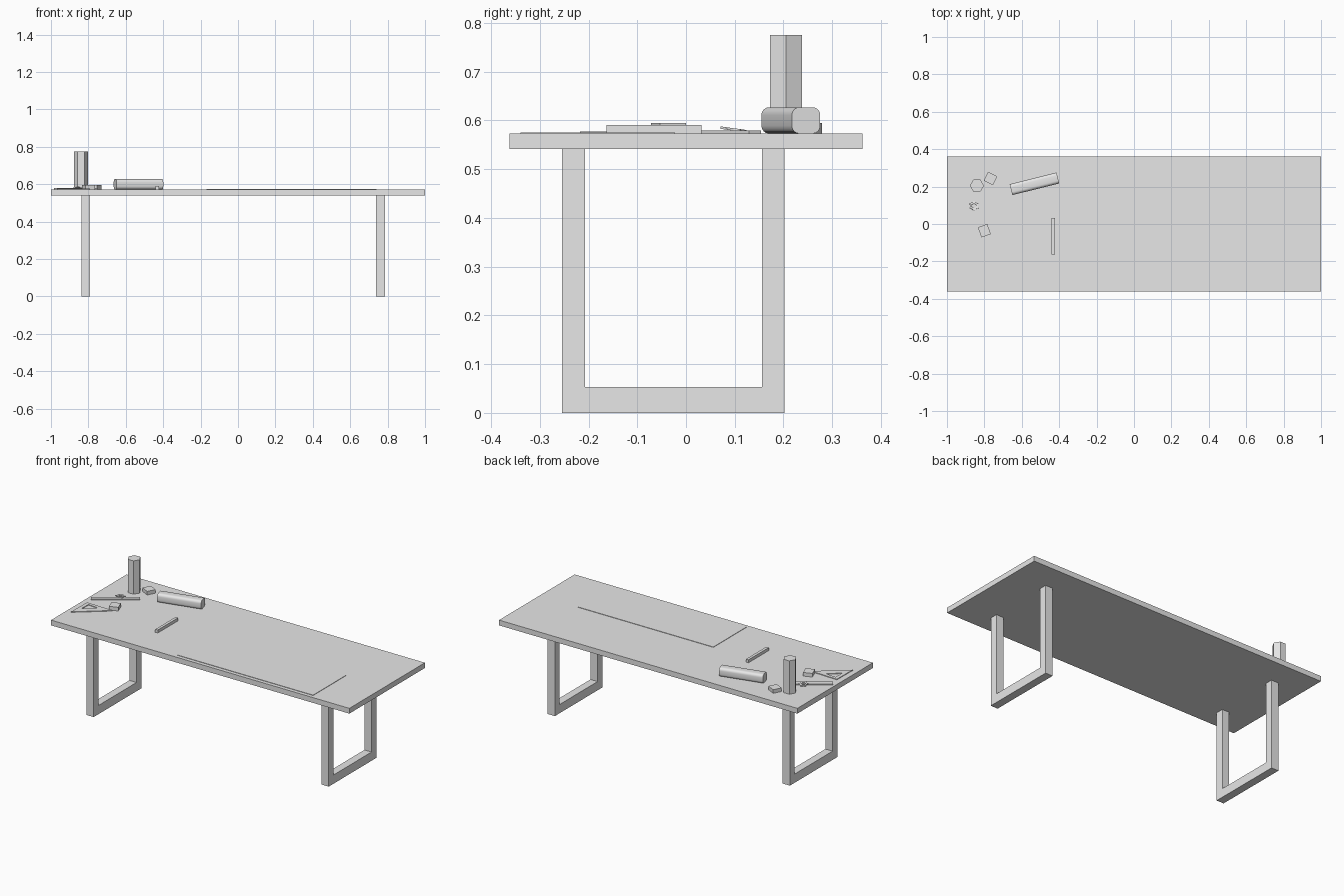
import bpy, bmesh
from math import radians, sin, cos, pi
from mathutils import Matrix, Vector

cube = bpy.data.objects.get("Cube")
if cube:
    bpy.data.objects.remove(cube, do_unlink=True)

grey = bpy.data.materials.new("plain_grey")
grey.use_nodes = True
grey.diffuse_color = (0.8, 0.8, 0.8, 1)
grey.node_tree.nodes["Principled BSDF"].inputs["Base Color"].default_value = (0.8, 0.8, 0.8, 1)

TOP = 0.573  # height of the desk surface


def finish(name, bm, matrix=Matrix()):
    bmesh.ops.transform(bm, matrix=matrix, verts=bm.verts)
    bmesh.ops.recalc_face_normals(bm, faces=bm.faces)
    mesh = bpy.data.meshes.new(name)
    bm.to_mesh(mesh)
    bm.free()
    mesh.materials.append(grey)
    obj = bpy.data.objects.new(name, mesh)
    bpy.context.collection.objects.link(obj)
    return obj


def box(name, centre, size, z, turn=0, round_long=0):
    """Box standing on height z; round_long rounds the edges along its length."""
    bm = bmesh.new()
    bmesh.ops.create_cube(bm, size=1)
    bmesh.ops.scale(bm, vec=size, verts=bm.verts)
    if round_long:
        edges = [e for e in bm.edges
                 if abs((e.verts[0].co - e.verts[1].co).x) > size[0] / 2]
        bmesh.ops.bevel(bm, geom=edges, offset=round_long, segments=4,
                        profile=0.5, affect='EDGES')
    place = Matrix.Translation((*centre, z + size[2] / 2))
    return finish(name, bm, place @ Matrix.Rotation(radians(turn), 4, 'Z'))


def prism(name, outline, height, matrix, hole=None):
    """Extrude a flat outline, optionally with a hole of equal point count."""
    bm = bmesh.new()
    outer = [bm.verts.new((x, y, 0)) for x, y in outline]
    if hole:
        inner = [bm.verts.new((x, y, 0)) for x, y in hole]
        n = len(outer)
        faces = [bm.faces.new((outer[i], outer[(i + 1) % n],
                               inner[(i + 1) % n], inner[i])) for i in range(n)]
    else:
        faces = [bm.faces.new(outer)]
    copy = bmesh.ops.duplicate(bm, geom=faces)["geom"]
    del copy
    half = len(bm.verts) // 2
    verts = list(bm.verts)
    bottom, top = verts[:half], verts[half:]
    bmesh.ops.translate(bm, vec=(0, 0, height), verts=top)
    rim = [e for e in bm.edges if e.is_boundary]
    bmesh.ops.bridge_loops(bm, edges=rim) if not hole else None
    if hole:
        # walls of the outside and of the hole
        bm.verts.ensure_lookup_table()
        lift = {}
        for b in bottom:
            lift[b] = min(top, key=lambda t: (t.co.xy - b.co.xy).length)
        for e in rim:
            a, b = e.verts
            if a in lift and b in lift:
                bm.faces.new((a, b, lift[b], lift[a]))
    return finish(name, bm, matrix)


def ngon(count, radius):
    return [(radius(i) * cos(2 * pi * i / count), radius(i) * sin(2 * pi * i / count))
            for i in range(count)]


# desk top
box("desk_top", (0, 0), (2, 0.724, 0.032), TOP - 0.032)

# U-shaped legs, drawn in the y-z plane and extruded along x
u_shape = [(-0.254, 0), (0.202, 0), (0.202, 0.541), (0.156, 0.541),
           (0.156, 0.053), (-0.207, 0.053), (-0.207, 0.541), (-0.254, 0.541)]
yz_plane = Matrix(((0, 0, 1, 0), (1, 0, 0, 0), (0, 1, 0, 0), (0, 0, 0, 1)))
for name, x in (("right_leg", -0.838), ("left_leg", 0.738)):
    prism(name, u_shape, 0.048, Matrix.Translation((x, 0, 0)) @ yz_plane)

# hexagonal pencil pot
prism("pencil_pot", ngon(6, lambda i: 0.0375), 0.202,
      Matrix.Translation((-0.84, 0.205, TOP)))

# pencil case with rounded long edges
case = box("pencil_case", (-0.532, 0.215), (0.258, 0.06, 0.054), TOP, 14, 0.016)
bpy.context.view_layer.objects.active = case
case.select_set(True)
bpy.ops.object.shade_smooth_by_angle(angle=radians(40))
case.select_set(False)

# loose pen, erasers, sheet and ruler
box("pen", (-0.432, -0.066), (0.017, 0.195, 0.018), TOP)
box("back_eraser", (-0.767, 0.243), (0.055, 0.052, 0.022), TOP, -27)
box("front_eraser", (-0.80, -0.036), (0.053, 0.057, 0.022), TOP, 20)
box("paper_sheet", (0.287, -0.181), (0.909, 0.317, 0.0025), TOP)
box("ruler", (-0.866, 0.065), (0.268, 0.03, 0.006), TOP, 35)

# set square with a triangular hole
prism("set_square", [(-0.967, -0.217), (-0.79, -0.072), (-0.965, -0.066)], 0.004,
      Matrix.Translation((0, 0, TOP)),
      [(-0.945, -0.152), (-0.877, -0.09), (-0.943, -0.085)])

# small scalloped ring leaning on the ruler
prism("pencil_shaving", ngon(12, lambda i: 0.027 if i % 2 else 0.02), 0.005,
      Matrix.Translation((-0.856, 0.097, TOP + 0.006)) @ Matrix.Rotation(radians(-8), 4, 'X'),
      ngon(12, lambda i: 0.014 if i % 2 else 0.01))
